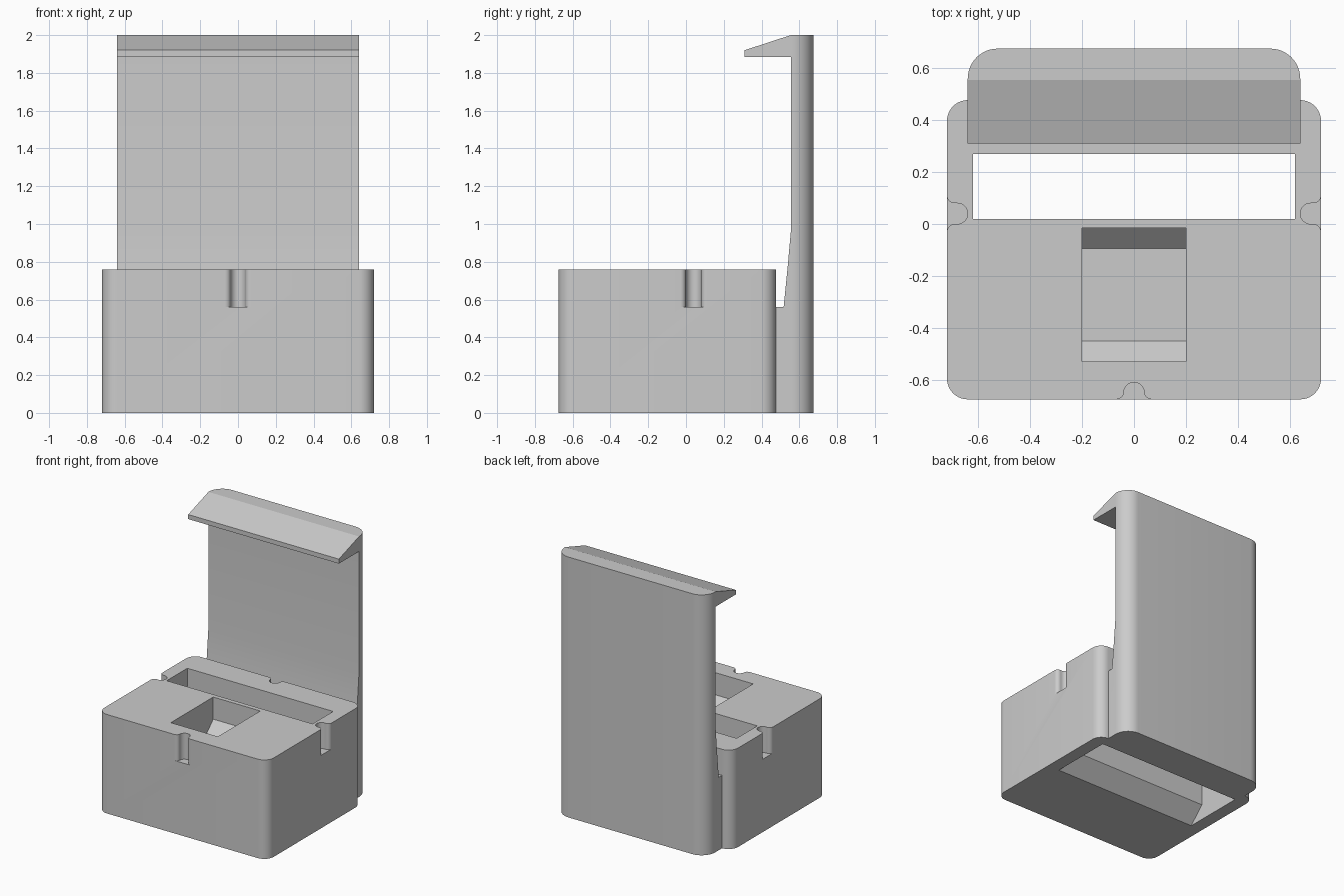
import bpy, bmesh
from math import sin, cos, pi, radians
from mathutils import Vector

if "Cube" in bpy.data.objects:
    bpy.data.objects.remove(bpy.data.objects["Cube"], do_unlink=True)

grey = bpy.data.materials.new("light grey")
grey.use_nodes = True
grey.diffuse_color = (0.6, 0.6, 0.6, 1)
grey.node_tree.nodes["Principled BSDF"].inputs["Base Color"].default_value = (0.6, 0.6, 0.6, 1)


def arc(cx, cy, rx, ry, start, end, steps=10):
    angles = [radians(start + (end - start) * i / steps) for i in range(steps + 1)]
    return [(cx + rx * cos(a), cy + ry * sin(a)) for a in angles]


def prism(name, points, lo, hi, axis="z", round_edge=None):
    """Extrude an outline along z (points are x, y) or along x (points are y, z)."""
    place = (lambda p, h: Vector((p[0], p[1], h))) if axis == "z" else (lambda p, h: Vector((h, p[0], p[1])))
    bm = bmesh.new()
    face = bm.faces.new([bm.verts.new(place(p, lo)) for p in points])
    grown = bmesh.ops.extrude_face_region(bm, geom=[face])["geom"]
    step = place((0, 0), hi - lo)
    bmesh.ops.translate(bm, vec=step, verts=[g for g in grown if isinstance(g, bmesh.types.BMVert)])
    if round_edge:
        back, radius = round_edge
        edges = [e for e in bm.edges if all(abs(v.co.y - back) < 1e-4 for v in e.verts)
                 and abs(e.verts[0].co.x - e.verts[1].co.x) < 1e-4]
        bmesh.ops.bevel(bm, geom=edges, offset=radius, segments=12, profile=0.5, affect='EDGES')
    bmesh.ops.recalc_face_normals(bm, faces=bm.faces)
    mesh = bpy.data.meshes.new(name)
    bm.to_mesh(mesh)
    bm.free()
    mesh.materials.append(grey)
    obj = bpy.data.objects.new(name, mesh)
    bpy.context.collection.objects.link(obj)
    return obj


def select(obj):
    bpy.ops.object.select_all(action='DESELECT')
    obj.select_set(True)
    bpy.context.view_layer.objects.active = obj


def cut(obj, cutter):
    mod = obj.modifiers.new("cut", 'BOOLEAN')
    mod.operation = 'DIFFERENCE'
    mod.solver = 'EXACT'
    mod.object = cutter
    select(obj)
    bpy.ops.object.modifier_apply(modifier=mod.name)
    bpy.data.objects.remove(cutter, do_unlink=True)


def notch(name, origin, inward, depth):
    """Keyhole groove with a flared mouth, open at the top."""
    neck, mouth = 0.04, 0.07
    mid = depth - neck
    flare = min(0.03, mid)
    shape = [(mouth, -0.03)] + arc(mouth, flare, mouth - neck, flare, 270, 180)
    shape += arc(0, mid, neck, neck, 0, 180, 16)
    shape += arc(-mouth, flare, mouth - neck, flare, 0, -90) + [(-mouth, -0.03)]
    clean = [p for i, p in enumerate(shape) if i == 0 or (Vector(p) - Vector(shape[i - 1])).length > 1e-5]
    across = Vector((inward[1], -inward[0]))
    points = [Vector(origin) + across * u + Vector(inward) * v for u, v in clean]
    return prism(name, points, 0.56, 0.85)


# Main block with rounded vertical corners
w, front, back, top, r = 0.72, -0.675, 0.477, 0.76, 0.08
outline = (arc(w - r, back - r, r, r, 0, 90) + arc(r - w, back - r, r, r, 90, 180)
           + arc(r - w, front + r, r, r, 180, 270) + arc(w - r, front + r, r, r, 270, 360))
body = prism("case_body", outline, 0, top)

# Wide through slot that flares at the underside
slot = [(0.02, 0.85), (0.02, 0.12), (-0.10, 0), (-0.10, -0.05),
        (0.39, -0.05), (0.39, 0), (0.27, 0.12), (0.27, 0.85)]
cut(body, prism("slot_cutter", slot, -0.62, 0.62, "x"))

# Square pocket with sloping ends at its floor
pocket = [(-0.53, 0.85), (-0.53, 0.59), (-0.45, 0.51), (-0.095, 0.51), (-0.015, 0.59), (-0.015, 0.85)]
cut(body, prism("pocket_cutter", pocket, -0.2, 0.2, "x"))

# Grooves in the four sides
for origin, inward, depth in (((0, front), (0, 1), 0.065), ((0, back), (0, -1), 0.065),
                              ((w, 0.04), (-1, 0), 0.08), ((-w, 0.04), (1, 0), 0.08)):
    cut(body, notch("groove_cutter", origin, inward, depth))

# Tall back panel with a hooked lip on top
panel = [(back, 0), (0.675, 0), (0.675, 2), (0.555, 2), (0.31, 1.92), (0.31, 1.885), (0.555, 1.885),
         (0.555, 0.96), (0.537, 0.76), (0.517, 0.56), (back, 0.56)]
back_panel = prism("back_panel", panel, -0.64, 0.64, "x", round_edge=(0.675, 0.115))

for obj in (body, back_panel):
    select(obj)
    bpy.ops.object.shade_smooth_by_angle(angle=radians(16))
